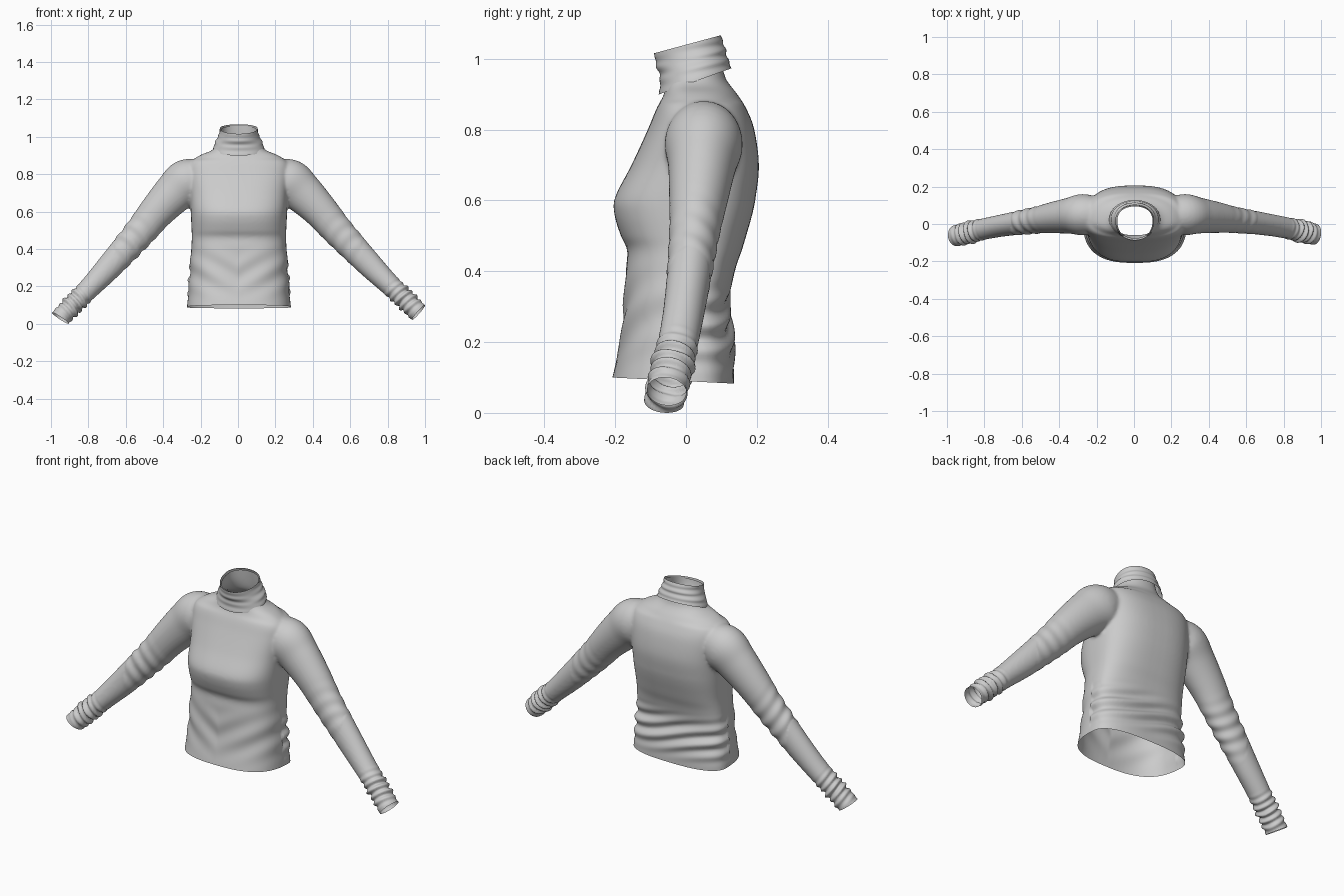
import bpy, bmesh
from math import sin, cos, pi, atan2
from mathutils import Vector

SIDES = 64
cube = bpy.data.objects.get("Cube")
if cube:
    bpy.data.objects.remove(cube, do_unlink=True)

cloth = bpy.data.materials.new("light_grey_cloth")
cloth.use_nodes = True
GREY = (0.6, 0.6, 0.6, 1)
cloth.diffuse_color = GREY
cloth.node_tree.nodes["Principled BSDF"].inputs["Base Color"].default_value = GREY


def resample(keys, steps=6):
    """Smooth curve through rows of values."""
    rows = []
    for i in range(len(keys) - 1):
        a, b, c, d = (keys[max(0, min(len(keys) - 1, i + k))] for k in (-1, 0, 1, 2))
        for s in range(steps):
            t = s / steps
            rows.append([q + t / 2 * (r - p + t * (2*p - 5*q + 4*r - w + t * (3*(q - r) + w - p)))
                         for p, q, r, w in zip(a, b, c, d)])
    return rows + [list(keys[-1])]


def loft(bm, rings, caps):
    loops = [[bm.verts.new(p) for p in ring] for ring in rings]
    for lo, hi in zip(loops, loops[1:]):
        for i in range(SIDES):
            j = (i + 1) % SIDES
            bm.faces.new((lo[i], lo[j], hi[j], hi[i]))
    if caps:
        bm.faces.new(loops[0][::-1])
        bm.faces.new(loops[-1])


def oval(half, front, back, power):
    """Rounded-box outline, with separate front and back depth."""
    pts, mid = [], 0.02
    for i in range(SIDES):
        c, s = cos(2 * pi * i / SIDES), sin(2 * pi * i / SIDES)
        depth = back - mid if s > 0 else front - mid
        x = half * abs(c) ** (2 / power) * (1 if c > 0 else -1)
        pts.append((x, mid + depth * abs(s) ** (2 / power)))
    return pts


def finish(name, bm):
    bmesh.ops.recalc_face_normals(bm, faces=bm.faces)
    for f in bm.faces:
        f.smooth = True
    mesh = bpy.data.meshes.new(name)
    bm.to_mesh(mesh)
    bm.free()
    mesh.materials.append(cloth)
    obj = bpy.data.objects.new(name, mesh)
    bpy.context.collection.objects.link(obj)
    return obj


# Torso: height, half width, front, back
TORSO = [
    (.02, .285, -.225, .135), (.1, .277, -.208, .135), (.2, .268, -.186, .133),
    (.3, .262, -.176, .12), (.4, .255, -.17, .138), (.46, .252, -.166, .158),
    (.5, .253, -.184, .17), (.56, .256, -.202, .187), (.61, .258, -.2, .197),
    (.7, .262, -.154, .206), (.8, .27, -.108, .193), (.86, .262, -.083, .17),
    (.9, .21, -.062, .145), (.925, .15, -.06, .125), (.95, .122, -.062, .11),
    (1, .098, -.077, .1), (1.1, .092, -.09, .09)]
bm = bmesh.new()
rings = []
for z, half, front, back in resample(TORSO):
    power = 2.7 if z < .88 else 2.2
    rings.append([(x + .005, y, z) for x, y in oval(half, front, back, power)])
loft(bm, rings, True)

# Sleeves: centre x, y, z, radius across, radius in depth
SLEEVE = [
    (.18, .05, .79, .09, .09), (.27, .05, .76, .122, .11), (.345, .045, .7, .11, .096),
    (.44, .035, .605, .094, .083), (.535, .022, .495, .083, .07), (.695, 0, .325, .069, .06),
    (.81, -.02, .21, .057, .057), (.9, -.04, .125, .054, .056), (.965, -.055, .06, .053, .057),
    (1.02, -.07, .01, .053, .057)]
for side in (1, -1):
    path = []
    for x, y, z, r, depth in resample(SLEEVE):
        k = max(0, (x - .27) / .7) if side < 0 else 0
        path.append((Vector((side * (x - .015 * k), y - .008 * k, z - .03 * k)), r, depth))
    rings = []
    for i, (centre, r, depth) in enumerate(path):
        along = path[min(i + 1, len(path) - 1)][0] - path[max(i - 1, 0)][0]
        up = along.cross(Vector((0, 1, 0))).normalized()
        out = up.cross(along).normalized()
        rings.append([centre + out * depth * cos(2 * pi * a / SIDES) + up * r * sin(2 * pi * a / SIDES)
                      for a in range(SIDES)])
    loft(bm, rings, True)
body = finish("sweater_body", bm)

# Fuse torso and sleeves into one soft shell
remesh = body.modifiers.new("fuse", 'REMESH')
remesh.mode = 'VOXEL'
remesh.voxel_size = .0075
soften = body.modifiers.new("soften", 'SMOOTH')
soften.iterations = 9
bpy.context.view_layer.update()
graph = bpy.context.evaluated_depsgraph_get()
bm = bmesh.new()
bm.from_mesh(body.evaluated_get(graph).to_mesh())
body.modifiers.clear()
bm.normal_update()


def bump(v, centre, width):
    return max(0, 1 - ((v - centre) / width) ** 2) ** 2


# Cloth folds: gathered cuffs, bunched lower back, pulls at the waist and elbows
CUFFS = {1: Vector((.965, -.055, .06)), -1: Vector((-.95, -.063, .03))}
moves = []
for v in bm.verts:
    x, y, z = v.co
    side = 1 if x > 0 else -1
    arm = Vector((side * .72, -.16, -.68))
    d = (CUFFS[side] - v.co).dot(arm)
    push = 0
    if abs(x) > .66:
        rel = v.co - CUFFS[side] + arm * d
        turn = atan2(rel.y, rel.z)
        fade = bump(d, .105, .125)
        push = fade * (.0075 * sin(d * 180 + 1.4 * sin(turn + side)) + .003 * sin(d * 95 + 2 * turn))
    elif abs(x) > .36:
        push = .0035 * bump(d, .55, .2) * sin(d * 85 + 30 * y) * (1 if side < 0 else .5)
    elif z < .5:
        if y > 0:
            push = .009 * bump(z, .24, .15) * sin(z * 85 + x * 18 + 1.5 * sin(x * 9))
        else:
            push = .004 * bump(z, .27, .17) * sin(z * 45 - abs(x) * 30)
    moves.append((v, v.normal * push))
for v, move in moves:
    v.co += move

# Open the hem, neck and both cuffs
CUTS = [((0, -.03, .091), (0, -.05, -1), .42), ((0, 0, 1.033), (0, -.27, 1), .19),
        (CUFFS[1], (.75, -.12, -.66), .15), (CUFFS[-1], (-.55, -.12, -.83), .15)]
for co, no, reach in CUTS:
    near = [f for f in bm.faces if (f.calc_center_median() - Vector(co)).length < reach]
    geom = set(near)
    for f in near:
        geom.update(f.edges, f.verts)
    bmesh.ops.bisect_plane(bm, geom=list(geom), plane_co=co, plane_no=no, clear_outer=True)
for f in bm.faces:
    f.smooth = True
bm.to_mesh(body.data)
bm.free()

# Turned-down collar: position up the band, half width, front, back
COLLAR = [(0, .137, -.077, .128), (.35, .125, -.073, .117), (.7, .106, -.084, .108), (1, .101, -.09, .098)]
bm = bmesh.new()
rings = []
for t, half, front, back in resample(COLLAR, 8):
    ring = []
    for x, y in oval(half, front, back, 2.1):
        low, high = .927 + .36 * y, 1.04 + .27 * y
        wave = .0025 * sin(t * 20 + y * 25) * t * (1 - t) * 4
        ring.append((x * (1 + wave * 8) + .004, y + wave, low + (high - low) * t))
    rings.append(ring)
loft(bm, rings, False)
finish("folded_collar", bm)
